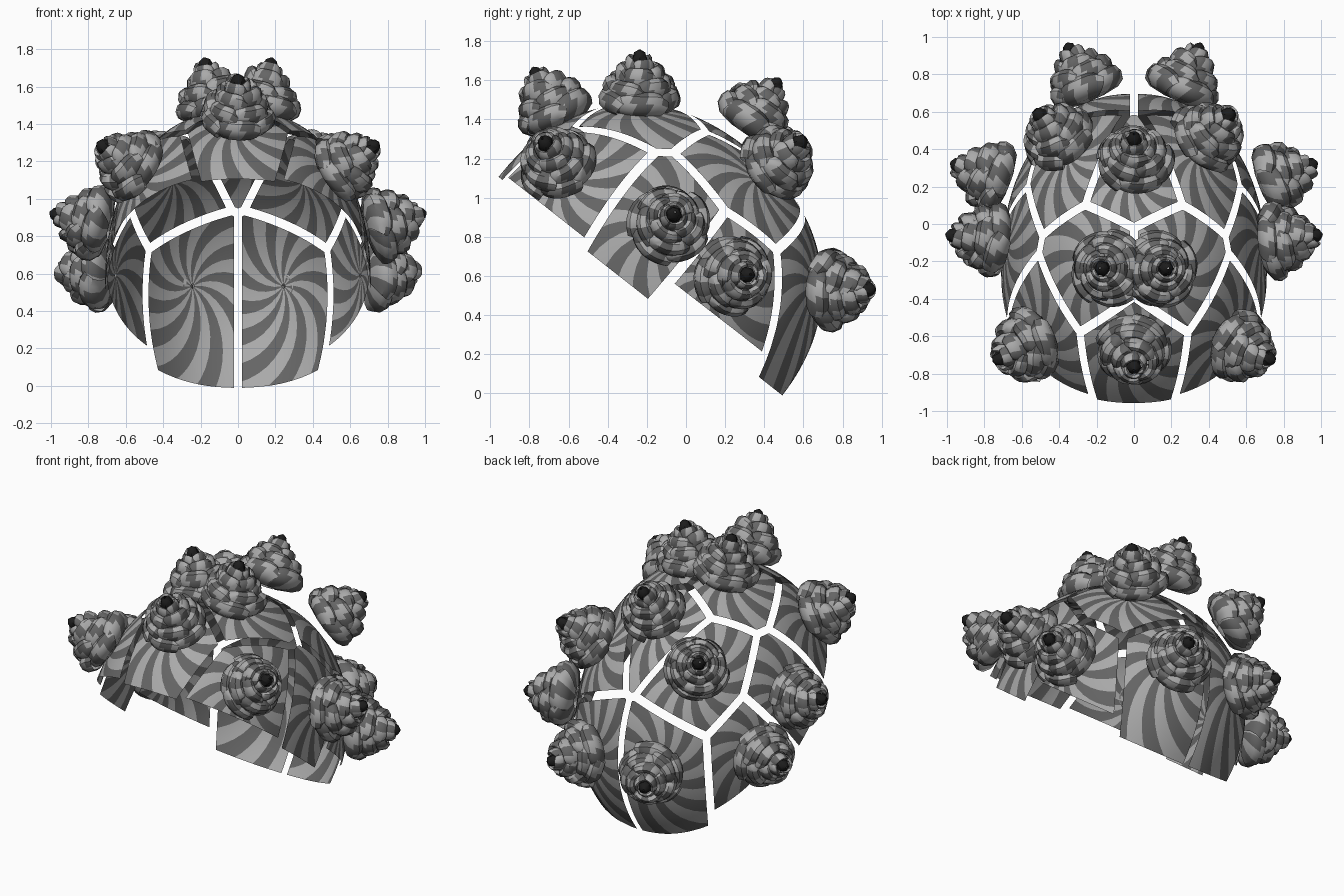
import bpy, bmesh, math, random
from mathutils import Vector

if "Cube" in bpy.data.objects:
    bpy.data.objects.remove(bpy.data.objects["Cube"])

random.seed(4)

def material(name, v):
    m = bpy.data.materials.new(name)
    m.diffuse_color = (v, v, v, 1)
    m.use_nodes = True
    m.node_tree.nodes["Principled BSDF"].inputs["Base Color"].default_value = m.diffuse_color
    return m

MATS = [material("light grey", 0.40), material("dark grey", 0.13), material("black", 0.012)]

# Tilted dome frame: along = rim length axis, up = dome axis
CENTRE = Vector((0, -0.25, 0.55))
ALONG = Vector((0, 0.786, -0.618))
UP = Vector((0, 0.618, 0.786))
POWER = 2.2

def to_dome(p):
    r = p - CENTRE
    a = r.dot(ALONG)
    return Vector((r.x / 0.71, a / (0.90 if a < 0 else 0.93), r.dot(UP) / 0.90)).normalized()

def from_dome(d):
    k = sum(abs(c) ** POWER for c in d) ** (-1 / POWER)
    a = d.y * (0.90 if d.y < 0 else 0.93)
    return CENTRE + k * (Vector((d.x * 0.71, 0, 0)) + ALONG * a + UP * (d.z * 0.90))

def normal_at(d):
    return (Vector((d.x / 0.71, 0, 0)) + ALONG * (d.y / 0.92) + UP * (d.z / 0.90)).normalized()

def finish(name, bm, angle):
    me = bpy.data.meshes.new(name)
    bm.to_mesh(me)
    bm.free()
    ob = bpy.data.objects.new(name, me)
    bpy.context.collection.objects.link(ob)
    for m in MATS:
        me.materials.append(m)
    bpy.ops.object.select_all(action='DESELECT')
    ob.select_set(True)
    bpy.context.view_layer.objects.active = ob
    bpy.ops.object.shade_smooth_by_angle(angle=math.radians(angle))
    return ob

def grid_faces(bm, rows, mat_rule, wrap=False):
    n = len(rows[0])
    for j in range(len(rows) - 1):
        for i in range(n if wrap else n - 1):
            k = (i + 1) % n
            f = bm.faces.new((rows[j][i], rows[j][k], rows[j + 1][k], rows[j + 1][i]))
            f.material_index = mat_rule(i, j)

# Rose centre, rim cut height, sideways shift of the plate centre
PARTS = [
    ("front", (0, -0.70, 1.49), 0.0, 0),
    ("top", (0.14, -0.24, 1.565), 0.0, 0.07),
    ("front_side", (0.60, -0.67, 1.20), 0.03, 0),
    ("side", (0.82, -0.08, 0.88), -0.02, 0),
    ("back_top", (0, 0.37, 1.45), 0.0, 0),
    ("back_side", (0.80, 0.26, 0.60), 0.14, 0),
    ("back_upper", (0.42, 0.49, 1.20), 0.0, 0),
    ("back_lower", (0.28, 0.79, 0.53), 0.02, 0),
]
ITEMS = []
for name, p, cut, shift in PARTS:
    for s, tag in (((1, "_right"), (-1, "_left")) if p[0] else ((1, ""),)):
        pos = Vector((p[0] * s, p[1], p[2]))
        ITEMS.append((name + tag, pos, to_dome(pos + Vector((shift * s, 0, 0))), cut))

GAP = 0.029
SECTORS, RINGS, REACH = 44, 12, 0.74

# Shell plate: spiral-striped cap trimmed halfway to each neighbour
def plate(name, site, cut):
    bm = bmesh.new()
    u = site.cross(Vector((0.1, 1, 0.2))).normalized()
    v = site.cross(u)
    rows = []
    for j in range(RINGS + 1):
        t = 0.012 + (REACH - 0.012) * j / RINGS
        row = []
        for i in range(SECTORS):
            w = math.tau * i / SECTORS + 1.5 * t
            row.append(bm.verts.new(site * math.cos(t) + (u * math.cos(w) + v * math.sin(w)) * math.sin(t)))
        rows.append(row)
    grid_faces(bm, rows, lambda i, j: (i // 2) % 2, True)
    cuts = [((site - o).normalized(), GAP) for _, _, o, _ in ITEMS if (site - o).length > 1e-4]
    cuts.append((Vector((0, 0, 1)), cut))
    for n, off in cuts:
        bmesh.ops.bisect_plane(bm, geom=bm.verts[:] + bm.edges[:] + bm.faces[:], dist=1e-5,
                               plane_co=n * off, plane_no=n, clear_inner=True)
    for vert in bm.verts:
        vert.co = from_dome(vert.co)
    bmesh.ops.recalc_face_normals(bm, faces=bm.faces[:])
    f = max(bm.faces, key=lambda q: q.calc_area())
    if f.normal.dot(f.calc_center_median() - CENTRE) < 0:
        bmesh.ops.reverse_faces(bm, faces=bm.faces[:])
    finish(name + "_plate", bm, 50)

# Petal profile as fractions of radius and height
PROFILE = [(0.35, 0.0), (0.80, 0.12), (1.0, 0.38), (1.04, 0.66), (0.97, 0.90), (0.80, 1.0), (0.62, 0.93)]
# Petal count, radius, bottom, top, for each layer
LAYERS = [(5, 0.195, 0.0, 0.14), (5, 0.165, 0.06, 0.205), (4, 0.120, 0.11, 0.265), (3, 0.070, 0.16, 0.305)]

# Rose: overlapping layers of cupped petals with a dark bud
def rose(name, pos, axis):
    bm = bmesh.new()
    side = axis.cross(Vector((0.3, 1, 0.1))).normalized()
    up = axis.cross(side)
    base = pos - axis * 0.14
    spin = random.uniform(0, math.tau)

    def put(r, w, z):
        return bm.verts.new(base + (side * math.cos(w) + up * math.sin(w)) * r + axis * z)

    cols = 8
    for k, (count, rad, z0, z1) in enumerate(LAYERS):
        for p in range(count):
            mid = spin + k * 0.55 + math.tau * p / count
            rr = rad * random.uniform(0.95, 1.06)
            lift = random.uniform(-0.012, 0.012)
            rows = []
            for fr, fz in PROFILE:
                row = []
                for i in range(cols + 1):
                    s = 2 * i / cols - 1
                    w = mid + s * 0.64 * math.tau / count + 0.35 * fz
                    r = rr * fr * (1 + 0.09 * s) * (1 - 0.06 * s * s)
                    z = z0 + (z1 - z0 + lift) * fz * (1 - 0.30 * s ** 4)
                    row.append(put(r, w, z))
                rows.append(row)
            grid_faces(bm, rows, lambda i, j: ((i + j // 3) // 2 + p + k) % 2)
    # bud tip
    rows = [[put(r, math.tau * i / 6 + z * 8, z) for i in range(6)]
            for r, z in ((0.045, 0.20), (0.042, 0.29), (0.030, 0.32), (0.006, 0.335))]
    grid_faces(bm, rows, lambda i, j: 2, True)
    finish(name + "_rose", bm, 40)

for name, pos, site, cut in ITEMS:
    plate(name, site, cut)
    rose(name, pos, normal_at(to_dome(pos)))
